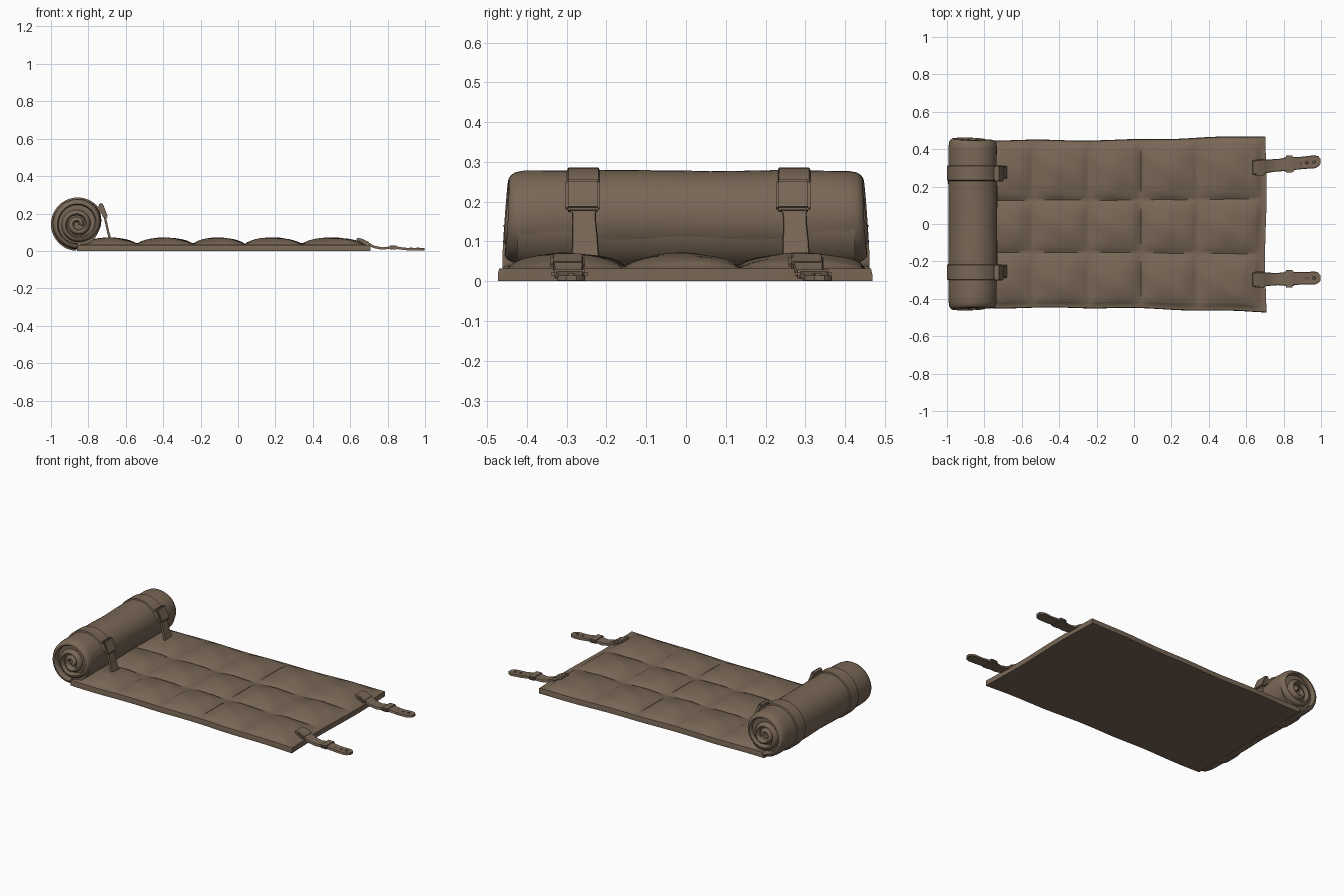
import bpy, bmesh, math
from mathutils import Vector

if "Cube" in bpy.data.objects:
    bpy.data.objects.remove(bpy.data.objects["Cube"])

brown = bpy.data.materials.new("worn brown canvas")
brown.diffuse_color = (0.19, 0.135, 0.092, 1)
brown.use_nodes = True
brown.node_tree.nodes["Principled BSDF"].inputs["Base Color"].default_value = brown.diffuse_color


def finish(bm, name, angle=40):
    bmesh.ops.recalc_face_normals(bm, faces=bm.faces)
    me = bpy.data.meshes.new(name)
    bm.to_mesh(me)
    bm.free()
    me.materials.append(brown)
    ob = bpy.data.objects.new(name, me)
    bpy.context.collection.objects.link(ob)
    bpy.ops.object.select_all(action='DESELECT')
    ob.select_set(True)
    bpy.context.view_layer.objects.active = ob
    bpy.ops.object.shade_smooth_by_angle(angle=math.radians(angle))
    return ob


def skin(rings, name, angle=40):
    """Join closed rings of points into a capped tube."""
    bm = bmesh.new()
    vs = [[bm.verts.new(p) for p in r] for r in rings]
    n = len(vs[0])
    for a, b in zip(vs, vs[1:]):
        for i in range(n):
            bm.faces.new((a[i], a[(i + 1) % n], b[(i + 1) % n], b[i]))
    bm.faces.new(vs[0])
    bm.faces.new(vs[-1])
    return finish(bm, name, angle)


def ribbon(name, pts, thick):
    """Flat strap through (x, y, z, width) points, bending in the xz plane."""
    rings = []
    for i, (x, y, z, w) in enumerate(pts):
        a, b = pts[max(i - 1, 0)], pts[min(i + 1, len(pts) - 1)]
        t = Vector((b[0] - a[0], 0, b[2] - a[2])).normalized()
        n = Vector((-t.z, 0, t.x)) * thick / 2
        s = Vector((0, w / 2, 0))
        c = Vector((x, y, z))
        rings.append([c + n + s * 0.92, c + s, c - n + s, c - n - s, c - s, c + n - s * 0.92])
    return skin(rings, name, 35)


def bevel_box(name, loc, size, tilt=0, bevel=0.006):
    bm = bmesh.new()
    bmesh.ops.create_cube(bm, size=1)
    bmesh.ops.scale(bm, vec=size, verts=bm.verts)
    bmesh.ops.bevel(bm, geom=bm.edges[:], offset=bevel, segments=2, affect='EDGES')
    ob = finish(bm, name)
    ob.location, ob.rotation_euler = loc, (0, tilt, 0)
    return ob


def cell(v, seams):
    """Position 0..1 inside a quilt cell, or None outside."""
    for a, b in zip(seams, seams[1:]):
        if a <= v <= b:
            return (v - a) / (b - a)


# quilted mat
X0, X1 = -0.86, 0.705
SX = [-0.84, -0.54, -0.24, 0.035, 0.34, 0.675]
SY = [-0.437, -0.152, 0.13, 0.437]
bm = bmesh.new()
bmesh.ops.create_grid(bm, x_segments=110, y_segments=70, size=1)
for v in bm.verts:
    x = X0 + (v.co.x + 1) / 2 * (X1 - X0)
    y = v.co.y * 0.45
    u, w = cell(x, SX), cell(y, SY)
    h = 0.032
    if u is not None and w is not None:
        p = max(0, math.sin(math.pi * u) * math.sin(math.pi * w))
        h += 0.038 * p ** 0.5
        h += 0.003 * math.sin(31 * x + 17 * y) * math.sin(23 * y - 9 * x) * p ** 0.25
    spread = 0.99 + 0.05 * max(0, min(1, (x + 0.1) / 0.8)) + 0.006 * math.sin(13 * x + 2 * v.co.y)
    v.co = (x + 0.006 * math.sin(9 * y) * max(0, x), y * spread, h)
edge = [e for e in bm.edges if e.is_boundary]
for drop, grow in ((0.018, 1.007), (0.0, 1.0)):
    r = bmesh.ops.extrude_edge_only(bm, edges=edge)
    for v in [g for g in r["geom"] if isinstance(g, bmesh.types.BMVert)]:
        v.co = (v.co.x, v.co.y * grow, drop)
    edge = [g for g in r["geom"] if isinstance(g, bmesh.types.BMEdge) and g.is_boundary]
bmesh.ops.contextual_create(bm, geom=edge)
finish(bm, "quilted_mat", 50)

# rolled end: spiral sheet swept across the mat
CX, CZ, R = -0.857, 0.143, 0.137


def spiral(t):
    s = max(0, min(1, (t - 0.6) / 0.4))
    return R - 0.038 * s * s * (3 - 2 * s) - 0.038 * max(0, t - 1)


def roll_ring(y, pinch, shrink):
    out, inn = [], []
    for i in range(113):
        t = i / 40
        a = -math.pi / 2 - t * 2 * math.pi
        lump = 0.003 * math.sin(14 * y + 2 * a) * math.sin(5 * y + a) if t < 0.8 else 0
        r = spiral(t) * shrink + min(0, lump)
        # outer layer leans outward at the bottom, inner layers wander a little
        yy = y * (1 - 0.02 * math.sin(a) + 0.012 * math.sin(5 * t)) if pinch else y
        for lst, d in ((out, 0.015 * pinch), (inn, 0.031 - 0.013 * pinch)):
            rr = max(r - d, 0.003)
            lst.append((CX + rr * math.cos(a), yy, CZ + rr * math.sin(a)))
    return out + inn[::-1]


ends = [(0.452, 0.9, 0.94), (0.446, 0.45, 0.955), (0.435, 0.12, 0.97), (0.41, 0, 0.985)]
stations = [(-y, p, s) for y, p, s in ends]
stations += [(-0.36 + 0.06 * i, 0, 1 - 0.012 * math.cos(9 * (-0.36 + 0.06 * i)) ** 2) for i in range(13)]
stations += ends[::-1]
skin([roll_ring(*s) for s in stations], "rolled_mat", 50)

# core filling the gaps between the layers
bm = bmesh.new()
bmesh.ops.create_cone(bm, cap_ends=True, segments=32, radius1=0.118, radius2=0.118, depth=0.85)
core = finish(bm, "roll_core")
core.location, core.rotation_euler = (CX, 0, CZ), (math.pi / 2, 0, 0)

# two straps buckled around the roll
for side, y in (("front", -0.258), ("back", 0.272)):
    path = []
    for i in range(29):
        a = math.radians(-95 - i * 8.6)
        path.append((CX + 0.138 * math.cos(a), y, CZ + 0.138 * math.sin(a), 0.082))
    ribbon("roll_strap_" + side, path, 0.010)
    ribbon("strap_tail_" + side, [(-0.745, y, 0.238, 0.062), (-0.718, y, 0.205, 0.062),
                                  (-0.705, y + 0.002, 0.15, 0.06), (-0.694, y + 0.004, 0.10, 0.066),
                                  (-0.682, y + 0.005, 0.055, 0.07)], 0.012)
    bevel_box("buckle_" + side, (-0.722, y - 0.002, 0.215), (0.026, 0.086, 0.082), math.radians(-22))
    bevel_box("buckle_bar_" + side, (-0.708, y, 0.182), (0.022, 0.076, 0.018))

# two loose straps at the open end
for side, y, lean in (("front", -0.298, 0.01), ("back", 0.302, 0.034)):
    prof = [(0.635, 0.064, 0.074), (0.665, 0.058, 0.076), (0.695, 0.040, 0.076), (0.725, 0.022, 0.07),
            (0.77, 0.013, 0.066), (0.80, 0.016, 0.07), (0.83, 0.022, 0.078), (0.86, 0.015, 0.068),
            (0.91, 0.009, 0.066), (0.965, 0.008, 0.07), (0.985, 0.008, 0.056), (0.998, 0.008, 0.026)]
    path = [(x, y + lean * (x - 0.635) / 0.365, z, w) for x, z, w in prof]
    ribbon("end_strap_" + side, path, 0.013)
    yb = y + lean * 0.53
    bevel_box("end_buckle_" + side, (0.83, yb, 0.019), (0.05, 0.092, 0.022), 0, 0.007)
    bevel_box("stitch_pad_" + side, (0.672, y, 0.048), (0.06, 0.088, 0.022), math.radians(22), 0.007)
    # raised eyelets along the tip
    for x in (0.885, 0.925, 0.962):
        bm = bmesh.new()
        bmesh.ops.create_cone(bm, cap_ends=True, segments=12, radius1=0.009, radius2=0.007, depth=0.006)
        ey = finish(bm, "eyelet_" + side)
        ey.location = (x, y + lean * (x - 0.635) / 0.365, 0.016)
